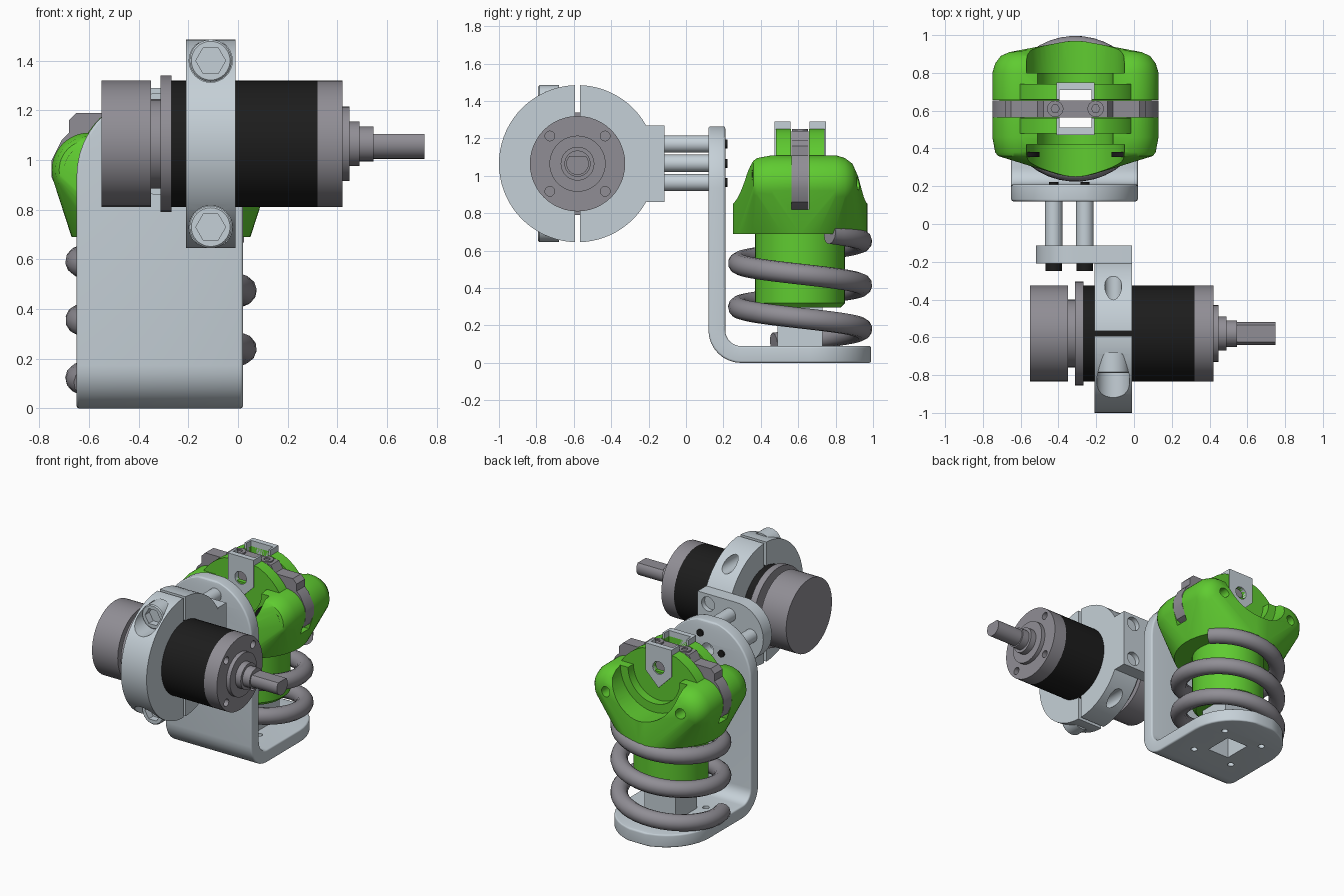
import bpy, bmesh
from math import sin, cos, pi, radians

if "Cube" in bpy.data.objects:
    bpy.data.objects.remove(bpy.data.objects["Cube"])

def material(name, rgb):
    m = bpy.data.materials.new(name)
    m.diffuse_color = (*rgb, 1)
    m.use_nodes = True
    m.node_tree.nodes["Principled BSDF"].inputs["Base Color"].default_value = m.diffuse_color
    return m

GREEN = material("green", (0.115, 0.6, 0.03))
BLACK = material("black", (0.012, 0.012, 0.012))
LIGHT = material("light_metal", (0.56, 0.63, 0.68))
DARK = material("dark_metal", (0.28, 0.27, 0.3))
CX, CY = -0.31, 0.61          # spring axis
MY, MZ = -0.58, 1.065         # motor axis

def place(axis, u, v, t):
    return {'x': (t, u, v), 'y': (u, t, v), 'z': (u, v, t)}[axis]

def finish(name, bm, mat):
    bmesh.ops.recalc_face_normals(bm, faces=bm.faces)
    me = bpy.data.meshes.new(name)
    bm.to_mesh(me)
    bm.free()
    ob = bpy.data.objects.new(name, me)
    bpy.context.collection.objects.link(ob)
    if mat:
        me.materials.append(mat)
    return ob

def lathe(name, axis, c, profile, mat=None, n=40):
    """Revolve (position, radius) pairs around an axis through c."""
    bm = bmesh.new()
    rings = [[bm.verts.new(place(axis, c[0] + r * cos(2 * pi * i / n), c[1] + r * sin(2 * pi * i / n), t))
              for i in range(n)] for t, r in profile]
    for a, b in zip(rings, rings[1:]):
        for i in range(n):
            j = (i + 1) % n
            bm.faces.new((a[i], a[j], b[j], b[i]))
    bm.faces.new(rings[0])
    bm.faces.new(rings[-1])
    return finish(name, bm, mat)

def rod(name, axis, c, a, b, r, mat=None, n=32):
    return lathe(name, axis, c, [(a, r), (b, r)], mat, n)

def prism(name, axis, pts, a, b, mat=None):
    bm = bmesh.new()
    lo = [bm.verts.new(place(axis, u, v, a)) for u, v in pts]
    hi = [bm.verts.new(place(axis, u, v, b)) for u, v in pts]
    bm.faces.new(lo)
    bm.faces.new(hi)
    for i in range(len(pts)):
        j = (i + 1) % len(pts)
        bm.faces.new((lo[i], lo[j], hi[j], hi[i]))
    return finish(name, bm, mat)

def box(name, x, y, z, mat=None):
    return prism(name, 'z', [(x[0], y[0]), (x[1], y[0]), (x[1], y[1]), (x[0], y[1])], z[0], z[1], mat)

def bake(ob):
    dg = bpy.context.evaluated_depsgraph_get()
    me = bpy.data.meshes.new_from_object(ob.evaluated_get(dg))
    ob.modifiers.clear()
    ob.data = me

def cut(ob, *cutters):
    for c in cutters:
        m = ob.modifiers.new("cut", 'BOOLEAN')
        m.operation, m.solver, m.object = 'DIFFERENCE', 'EXACT', c
    bake(ob)
    for c in cutters:
        bpy.data.objects.remove(c)

def square_hole():
    return box("hole", (CX - 0.085, CX + 0.085), (CY - 0.1, CY + 0.1), (-0.1, 1.5))

# Bent bracket with round ends: a strip, thickened and rounded
W, R, BX = 0.335, 0.13, -0.315
ends = [radians(a) for a in range(80, -1, -8)]
path = [(0.165, 0.935 + W * sin(a), W * cos(a)) for a in ends]
path += [(0.165 + R - R * cos(a), 0.045 + R - R * sin(a), W) for a in [radians(k * 11.25) for k in range(9)]]
path += [(0.66 + W * sin(a), 0.045, W * cos(a)) for a in reversed(ends)]
bm = bmesh.new()
rows = [[bm.verts.new((BX + s * w, y, z)) for s in (-1, 1)] for y, z, w in path]
for a, b in zip(rows, rows[1:]):
    bm.faces.new((a[0], a[1], b[1], b[0]))
bracket = finish("bent_bracket", bm, LIGHT)
mod = bracket.modifiers.new("thick", 'SOLIDIFY')
mod.thickness, mod.offset = 0.09, 0
mod = bracket.modifiers.new("round", 'BEVEL')
mod.width, mod.segments, mod.limit_method, mod.angle_limit = 0.04, 4, 'ANGLE', radians(40)
bake(bracket)
corners = [(sx, sy) for sx in (-1, 1) for sy in (-1, 1)]
cut(bracket, square_hole(), rod("hole", 'y', (BX, MZ), 0, 0.4, 0.045),
    *[rod("hole", 'z', (CX + 0.16 * sx, CY + 0.16 * sy), -0.1, 0.2, 0.022, n=16) for sx, sy in corners])

# Square post under the sliding body
post = box("square_post", (CX - 0.12, CX + 0.12), (CY - 0.12, CY + 0.12), (0.08, 0.36), LIGHT)
cut(post, square_hole())

# Coil spring
cu = bpy.data.curves.new("spring", 'CURVE')
cu.dimensions, cu.bevel_depth, cu.bevel_resolution, cu.use_fill_caps = '3D', 0.056, 4, True
sp = cu.splines.new('POLY')
N = 100
sp.points.add(N - 1)
for i, p in enumerate(sp.points):
    t = -0.07 + 2.49 * i / (N - 1)
    a = pi - 2 * pi * t
    p.co = (CX + 0.33 * cos(a), CY + 0.33 * sin(a), 0.122 + 0.235 * t, 1)
cu.materials.append(DARK)
bpy.context.collection.objects.link(bpy.data.objects.new("spring", cu))

# Green neck inside the spring
neck = lathe("neck", 'z', (CX, CY), [(0.295, 0.215), (0.32, 0.24), (0.72, 0.24)], GREEN, 48)
cut(neck, square_hole())

# Green head: hull of a round base and four side bosses, then carved
bm = bmesh.new()
def circle(axis, c, t, r):
    for i in range(48):
        a = 2 * pi * i / 48
        bm.verts.new(place(axis, c[0] + r * cos(a), c[1] + r * sin(a), t))
for z, r in ((0.69, 0.36), (0.85, 0.36), (0.92, 0.345)):
    circle('z', (CX, CY), z, r)
for s in (-1, 1):
    for off, r in ((-0.25, 0.12), (-0.23, 0.135), (-0.15, 0.15), (0.19, 0.15), (0.24, 0.135), (0.28, 0.105), (0.30, 0.06)):
        circle('y', (CX + 0.29 * s, 0.96), CY + off, r)
res = bmesh.ops.convex_hull(bm, input=bm.verts)
dead = {v for k in ('geom_interior', 'geom_unused') for v in res[k] if isinstance(v, bmesh.types.BMVert)}
bmesh.ops.delete(bm, geom=list(dead), context='VERTS')
head = finish("head", bm, GREEN)
cut(head, box("slot", (-1, 0.4), (CY - 0.047, CY + 0.047), (0.82, 1.5)))
for s in (-1, 1):
    cut(head, rod("groove", 'y', (CX, 1.11), CY + 0.19 * s, CY + 0.6 * s, 0.26, n=48))
    cut(head, rod("groove", 'y', (CX, 1.11), CY + 0.13 * s, CY + 0.5 * s, 0.2, n=48))
    cut(head, rod("hole", 'y', (CX + 0.29 * s, 0.96), CY + 0.22, 1.2, 0.035))
cut(head, square_hole())

# Fork discs and metal caps on both sides of the slot
disc = [(CX + 0.35 * cos(2 * pi * i / 64), min(1.25, max(0.72, 0.92 + 0.35 * sin(2 * pi * i / 64)))) for i in range(64)]
cap = [(CX - 0.1, 1.29), (CX + 0.1, 1.29), (CX + 0.1, 1.1), (CX, 1.0), (CX - 0.1, 1.1)]
for s, side in ((-1, "front"), (1, "rear")):
    fork = prism(side + "_fork", 'y', disc, CY + 0.048 * s, CY + 0.13 * s, GREEN)
    cut(fork, square_hole(), rod("hole", 'y', (CX, 1.14), 0.3, 0.9, 0.045))
    plate = prism(side + "_cap", 'y', cap, CY + 0.05 * s, CY + 0.138 * s, LIGHT)
    cut(plate, square_hole(), rod("hole", 'y', (CX, 1.14), 0.3, 0.9, 0.045))
    # Black pivot screw and top screw
    screw = rod(side + "_pivot_screw", 'y', (CX + 0.29 * s, 0.96), 0.38, CY - 0.256, 0.1, BLACK)
    cut(screw, rod("hex", 'y', (CX + 0.29 * s, 0.96), 0.3, 0.37, 0.05, n=6))
    top = rod(side + "_top_screw", 'z', (CX + 0.107 * s, CY), 1.2, 1.25, 0.043, DARK)
    cut(top, rod("hex", 'z', (CX + 0.107 * s, CY), 1.23, 1.3, 0.022, n=6))

# Grey bar held in the slot
half = [(0.30, 0.82), (0.41, 0.86), (0.44, 0.93), (0.44, 1.0), (0.40, 1.08), (0.37, 1.11),
        (0.37, 1.16), (0.34, 1.19), (0.2, 1.19), (0.17, 1.24)]
prism("slot_bar", 'y', [(CX + u, v) for u, v in half] + [(CX - u, v) for u, v in reversed(half)],
      CY - 0.045, CY + 0.045, DARK)

# Flange with three spacers and their screws
flat = [(BX + 0.205 * cos(a), MZ + 0.205 * sin(a)) for a in [pi / 2 + pi * i / 24 for i in range(25)]]
flange = prism("flange", 'y', flat + [(-0.01, MZ - 0.205), (-0.01, MZ + 0.205)], -0.21, -0.115, LIGHT)
cut(flange, *[rod("hole", 'y', (-0.09, MZ + 0.135 * s), -0.15, 0, 0.05) for s in (-1, 1)])
for i, c in enumerate([(-0.26, 0.965), (-0.26, 1.17), (-0.425, 1.067)]):
    rod(f"spacer_{i}", 'y', c, -0.13, 0.13, 0.046, LIGHT)
    rod(f"bracket_screw_{i}", 'y', c, 0.19, 0.222, 0.024, BLACK)
    head_screw = rod(f"flange_screw_{i}", 'y', c, -0.25, -0.2, 0.044, BLACK)
    cut(head_screw, rod("hex", 'y', c, -0.3, -0.23, 0.022, n=6))

# Split clamp ring
clamp = rod("clamp_ring", 'x', (MY, MZ), -0.21, -0.01, 0.42, LIGHT, 72)
cut(clamp, rod("bore", 'x', (MY, MZ), -0.5, 0.3, 0.25, n=48),
    box("split", (-0.5, 0.3), (MY - 0.013, MY + 0.013), (0.4, 1.7)))
for s, side in ((-1, "lower"), (1, "upper")):
    c = (-0.11, MZ + 0.335 * s)
    cut(clamp, rod("pocket", 'y', c, -1.2, -0.69, 0.087))
    cut(clamp, rod("hole", 'y', c, -0.5, 0, 0.045))
    bolt = lathe(side + "_clamp_bolt", 'y', c, [(-0.79, 0.078), (-0.783, 0.085), (-0.68, 0.085)], LIGHT, 32)
    cut(bolt, rod("hex", 'y', c, -0.9, -0.74, 0.06, n=6))

# Motor: rear can, neck, ring, black gearbox, front cover, shaft
m = (MY, MZ)
rod("motor_can", 'x', m, -0.55, -0.35, 0.255, DARK)
rod("motor_neck", 'x', m, -0.36, -0.3, 0.18, DARK)
rod("motor_ring", 'x', m, -0.313, -0.268, 0.275, DARK)
rod("gearbox", 'x', m, -0.27, 0.321, 0.255, BLACK, 48)
cover = rod("front_cover", 'x', m, 0.32, 0.42, 0.255, DARK, 48)
cut(cover, *[rod("hole", 'x', (MY + 0.148 * a, MZ + 0.148 * b), 0.38, 0.5, 0.026, n=20) for a, b in corners])
lathe("shaft_collar", 'x', m, [(0.41, 0.15), (0.448, 0.15), (0.448, 0.09), (0.49, 0.09),
                              (0.49, 0.07), (0.545, 0.07)], DARK)
shaft = rod("shaft", 'x', m, 0.53, 0.75, 0.06, DARK)
cut(shaft, box("flat", (0.545, 0.9), (-0.8, -0.3), (MZ + 0.04, 1.3)))

# Smooth shading with sharp edges
for ob in bpy.context.scene.objects:
    if ob.type == 'MESH':
        ob.select_set(True)
        bpy.context.view_layer.objects.active = ob
bpy.ops.object.shade_smooth_by_angle(angle=radians(30))
